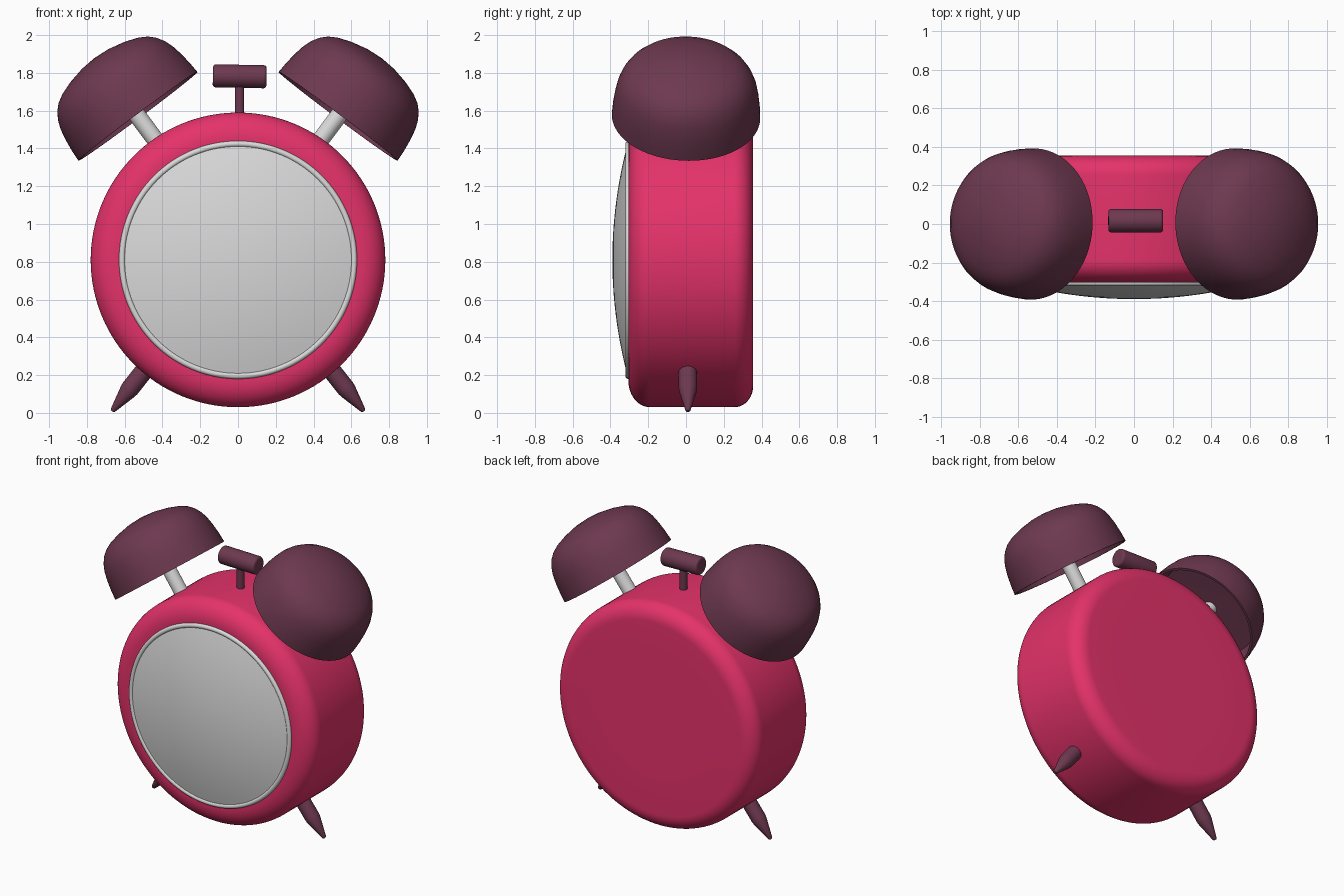
import bpy, bmesh, math
from mathutils import Vector

if "Cube" in bpy.data.objects:
    bpy.data.objects.remove(bpy.data.objects["Cube"])


def material(name, rgb):
    m = bpy.data.materials.new(name)
    m.diffuse_color = (*rgb, 1)
    m.use_nodes = True
    m.node_tree.nodes["Principled BSDF"].inputs["Base Color"].default_value = m.diffuse_color
    return m


PINK = material("pink", (0.78, 0.032, 0.145))
PLUM = material("dark plum", (0.155, 0.041, 0.08))
SILVER = material("light grey", (0.70, 0.70, 0.70))


def arc(cx, cz, rx, rz, a0, a1, n=10):
    """Points of an elliptical arc in (radius, height), angles in degrees."""
    pts = []
    for i in range(n + 1):
        a = math.radians(a0 + (a1 - a0) * i / n)
        pts.append((cx + rx * math.cos(a), cz + rz * math.sin(a)))
    return pts


def lathe(name, profile, origin, axis, mat, seg=64, closed=False):
    """Revolve (radius, height) points about an axis through origin."""
    q = Vector(axis).normalized().to_track_quat('Z', 'Y')
    bm = bmesh.new()
    rings = []
    for r, h in profile:
        n = 1 if r < 1e-5 else seg
        ring = []
        for i in range(n):
            a = 2 * math.pi * i / seg
            p = Vector((r * math.cos(a), r * math.sin(a), h))
            ring.append(bm.verts.new(Vector(origin) + q @ p))
        rings.append(ring)
    pairs = list(zip(rings, rings[1:]))
    if closed:
        pairs.append((rings[-1], rings[0]))
    for a, b in pairs:
        for i in range(seg):
            j = (i + 1) % seg
            if len(a) == 1 and len(b) == 1:
                continue
            if len(a) == 1:
                bm.faces.new((a[0], b[i], b[j]))
            elif len(b) == 1:
                bm.faces.new((a[i], b[0], a[j]))
            else:
                bm.faces.new((a[i], b[i], b[j], a[j]))
    bmesh.ops.recalc_face_normals(bm, faces=bm.faces)
    me = bpy.data.meshes.new(name)
    bm.to_mesh(me)
    bm.free()
    me.polygons.foreach_set("use_smooth", [True] * len(me.polygons))
    me.set_sharp_from_angle(angle=math.radians(38))
    me.materials.append(mat)
    ob = bpy.data.objects.new(name, me)
    bpy.context.collection.objects.link(ob)
    return ob


FRONT = (0, -1, 0)
CENTRE = Vector((0, 0, 0.81))

# Drum body with rounded front and back edges (height runs towards the front)
body = [(0, -0.355), (0.4, -0.355)]
body += arc(0.67, -0.255, 0.11, 0.10, -90, 0)
body += arc(0.64, 0.19, 0.14, 0.115, 0, 90, 12)
body += [(0.4, 0.305), (0, 0.305)]
lathe("body", body, CENTRE, FRONT, PINK, 128)

# Face rim and domed face
lathe("face_rim", arc(0.614, 0.305, 0.016, 0.016, 0, 337.5, 15), CENTRE, FRONT,
      SILVER, 128, closed=True)
dome = [(0.605, 0.295)]
for i in range(14):
    r = 0.605 * (1 - i / 13)
    dome.append((r, 0.312 + 0.078 * (1 - (r / 0.605) ** 2)))
lathe("face_glass", dome, CENTRE, FRONT, SILVER, 128)

# Bells, their posts and the feet, mirrored left and right
bell = [(0, 0.385), (0.09, 0.378), (0.18, 0.358), (0.25, 0.333), (0.295, 0.307),
        (0.328, 0.274), (0.352, 0.235), (0.369, 0.19), (0.381, 0.13),
        (0.389, 0.065), (0.393, 0), (0.378, 0),
        (0.372, 0.07), (0.362, 0.13), (0.335, 0.155), (0, 0.165)]
for s, side in ((-1, "left"), (1, "right")):
    axis = Vector((s * 0.597, 0.03, 0.80)).normalized()
    rim = Vector((s * 0.53, 0, 1.57))
    lathe(side + "_bell", bell, rim, axis, PLUM, 96)

    post = [(0, -0.26), (0.046, -0.26), (0.046, 0.18), (0, 0.18)]
    lathe(side + "_bell_post", post, rim, axis, SILVER, 32)

    foot = [(0, 0), (0.009, 0.002), (0.014, 0.009), (0.046, 0.135),
            (0.049, 0.155), (0.049, 0.40), (0, 0.40)]
    lathe(side + "_foot", foot, (s * 0.667, 0.01, 0.008),
          (-s * 0.62, 0, 0.785), PLUM, 32)

# Hammer between the bells
stem = [(0, 0), (0.025, 0), (0.025, 0.25), (0, 0.25)]
lathe("hammer_stem", stem, (0.008, 0.017, 1.53), (0, 0, 1), PLUM, 24)
half = [(0, 0.142), (0.045, 0.142)] + arc(0.045, 0.127, 0.016, 0.015, 80, 0, 5)
head = half + [(r, -h) for r, h in reversed(half)]
lathe("hammer_head", head, (0.009, 0.017, 1.782), (1, 0, -0.02), PLUM, 32)
